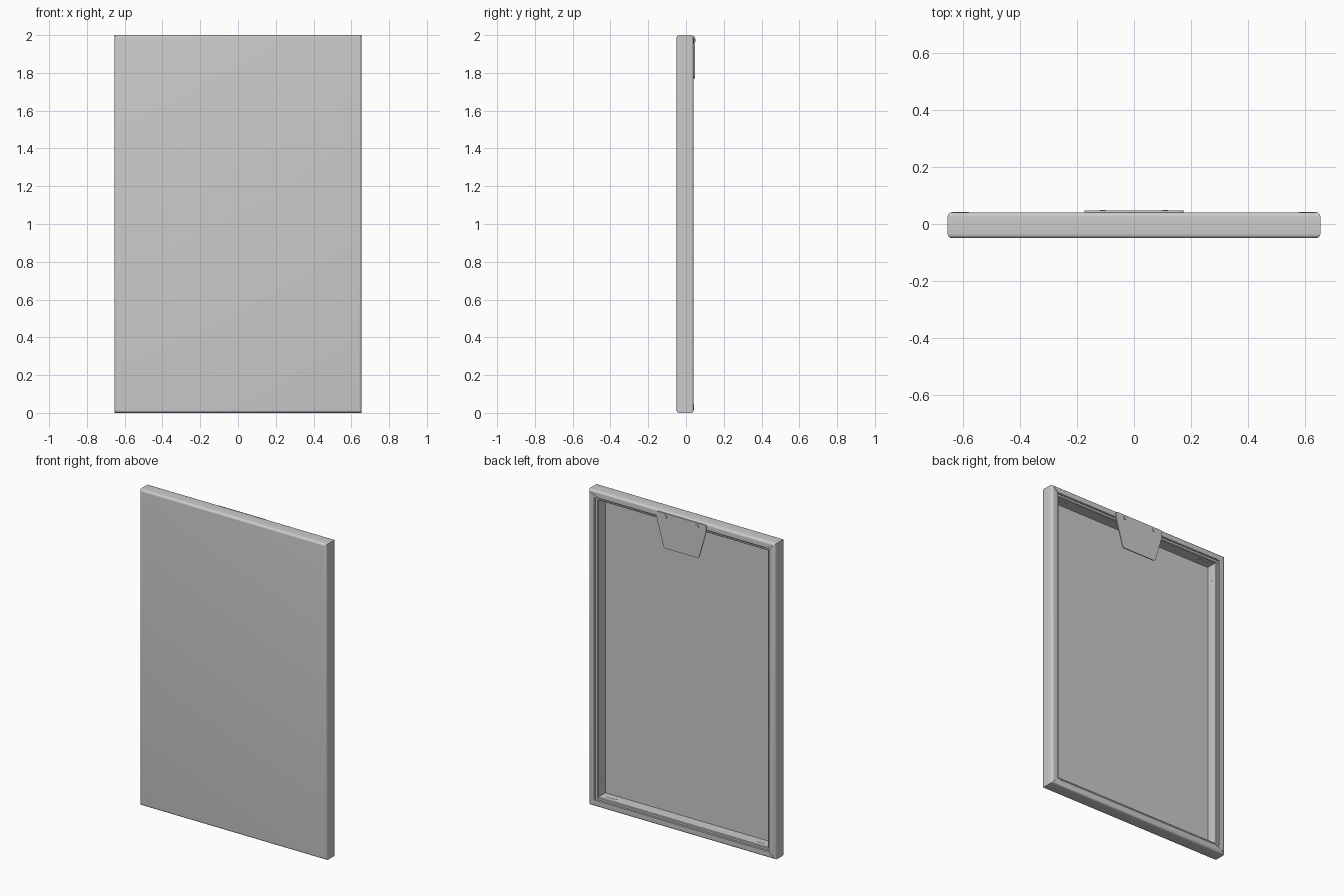
import bpy, bmesh, math
from mathutils import Matrix, Vector

cube = bpy.data.objects.get("Cube")
if cube:
    bpy.data.objects.remove(cube, do_unlink=True)

HALF_W, HEIGHT = 0.655, 2.0
FRONT, BACK = -0.05, 0.041

grey = bpy.data.materials.new("plain grey")
grey.use_nodes = True
colour = (0.6, 0.6, 0.6, 1)
grey.diffuse_color = colour
grey.node_tree.nodes["Principled BSDF"].inputs["Base Color"].default_value = colour


def finish(name, bm, angle=35):
    bmesh.ops.recalc_face_normals(bm, faces=bm.faces[:])
    mesh = bpy.data.meshes.new(name)
    bm.to_mesh(mesh)
    bm.free()
    mesh.materials.append(grey)
    obj = bpy.data.objects.new(name, mesh)
    bpy.context.collection.objects.link(obj)
    bpy.ops.object.select_all(action="DESELECT")
    obj.select_set(True)
    bpy.context.view_layer.objects.active = obj
    bpy.ops.object.shade_smooth_by_angle(angle=math.radians(angle))
    return obj


def sweep(name, profile, closed=False, cap=False):
    """Carry an (inset, y) profile round the rectangle with mitred corners."""
    bm = bmesh.new()
    rings = []
    for inset, y in profile:
        w, lo, hi = HALF_W - inset, inset, HEIGHT - inset
        rings.append([bm.verts.new((x, y, z)) for x, z in
                      ((-w, lo), (w, lo), (w, hi), (-w, hi))])
    pairs = list(zip(rings, rings[1:]))
    if closed:
        pairs.append((rings[-1], rings[0]))
    for a, b in pairs:
        for i in range(4):
            j = (i + 1) % 4
            bm.faces.new((a[i], a[j], b[j], b[i]))
    if cap:
        bm.faces.new(rings[0])
    return finish(name, bm)


def box(name, low, high):
    bm = bmesh.new()
    size = Vector(high) - Vector(low)
    mid = (Vector(high) + Vector(low)) / 2
    bmesh.ops.create_cube(bm, size=1, matrix=Matrix.Translation(mid) @ Matrix.Diagonal((*size, 1)))
    return finish(name, bm)


def plate(name, outline, y, thick, rounding=0):
    """Flat plate from an (x, z) outline, with optional rounded corners."""
    bm = bmesh.new()
    face = bm.faces.new([bm.verts.new((x, y, z)) for x, z in outline])
    new = bmesh.ops.extrude_face_region(bm, geom=[face])["geom"]
    bmesh.ops.translate(bm, vec=(0, thick, 0), verts=[v for v in new if isinstance(v, bmesh.types.BMVert)])
    if rounding:
        edges = [e for e in bm.edges if abs(e.verts[0].co.y - e.verts[1].co.y) > thick / 2]
        bmesh.ops.bevel(bm, geom=edges, offset=rounding, segments=5, profile=0.5, affect="EDGES")
    return finish(name, bm)


def arc(inset, y, radius, start, end, steps=5):
    points = []
    for i in range(steps + 1):
        a = math.radians(start + (end - start) * i / steps)
        points.append((inset - radius * math.cos(a), y + radius * math.sin(a)))
    return points


# canvas stretched over the front, round the sides and folded onto the back
R = 0.015
wrap = arc(R, FRONT + R, R, -90, 0) + arc(R, BACK - R, R, 0, 90)
wrap += [(0.040, BACK), (0.044, BACK - 0.003), (0.044, BACK - 0.012)]
sweep("stretched_canvas", wrap, cap=True)

# inner stretcher bars with a shallow step and an eased inner edge
sweep("stretcher_bars", [(0.02, 0.032), (0.056, 0.032), (0.060, 0.028),
                         (0.060, -0.044), (0.02, -0.044)], closed=True)

# rear of the canvas
box("canvas_backing", (-HALF_W + 0.03, -0.047, 0.03), (HALF_W - 0.03, -0.042, HEIGHT - 0.03))

# folded flaps and inner wall slots at each corner
for sx, side in ((-1, "right"), (1, "left")):
    for top, level in ((False, "bottom"), (True, "top")):
        def place(dx, dz):
            return sx * (HALF_W - dx), HEIGHT - dz if top else dz
        plate(f"corner_fold_{level}_{side}",
              [place(0.014, 0.014), place(0.075, 0.040), place(0.044, 0.044)],
              BACK - 0.001, 0.003)
        x, z = place(0.060, 0.13)
        box(f"side_slot_{level}_{side}", (x - 0.001, -0.008, z - 0.035), (x + 0.001, 0.002, z + 0.035))
        x, z = place(0.13, 0.060)
        box(f"end_slot_{level}_{side}", (x - 0.035, -0.008, z - 0.001), (x + 0.035, 0.002, z + 0.001))

# hanging plate with tapered lower half
half_outline = [(0.175, 1.992), (0.172, 1.945), (0.122, 1.770)]
outline = half_outline + [(-x, z) for x, z in reversed(half_outline)]
plate("hanging_plate", outline, BACK, 0.006, 0.012)

# screws holding the plate
for x, side in ((-0.11, "right"), (0.11, "left")):
    bm = bmesh.new()
    bmesh.ops.create_cone(bm, cap_ends=True, segments=20, radius1=0.012, radius2=0.009, depth=0.005,
                          matrix=Matrix.Translation((x, 0.0475, 1.972)) @ Matrix.Rotation(-math.pi / 2, 4, "X"))
    finish(f"plate_screw_{side}", bm)
